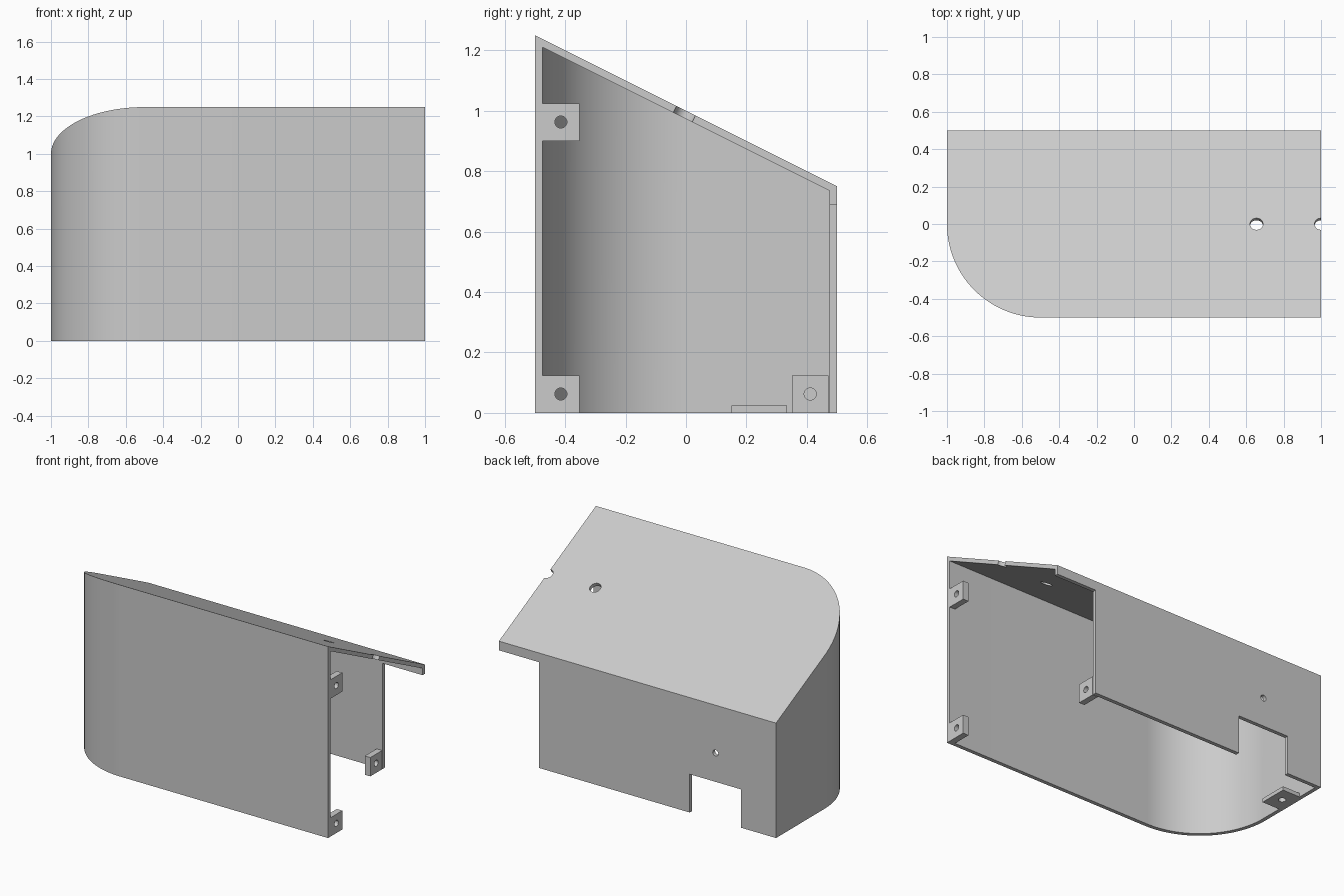
import bpy, bmesh, math
from mathutils import Matrix, Vector

if "Cube" in bpy.data.objects:
    bpy.data.objects.remove(bpy.data.objects["Cube"], do_unlink=True)

WALL = 0.025
SLOPE = math.atan(0.5)
ROOF = WALL / math.cos(SLOPE)   # vertical thickness of the slanted roof

grey = bpy.data.materials.new("plain grey")
grey.use_nodes = True
COLOUR = (0.6, 0.6, 0.6, 1)
grey.diffuse_color = COLOUR
grey.node_tree.nodes["Principled BSDF"].inputs["Base Color"].default_value = COLOUR


def finish(name, bm):
    bmesh.ops.recalc_face_normals(bm, faces=bm.faces)
    mesh = bpy.data.meshes.new(name)
    bm.to_mesh(mesh)
    bm.free()
    mesh.materials.append(grey)
    obj = bpy.data.objects.new(name, mesh)
    bpy.context.collection.objects.link(obj)
    return obj


def box(name, low, high):
    low, high = Vector(low), Vector(high)
    bm = bmesh.new()
    place = Matrix.Translation((low + high) / 2) @ Matrix.Diagonal((*(high - low), 1))
    bmesh.ops.create_cube(bm, size=1, matrix=place)
    return finish(name, bm)


def rod(centre, radius, axis, length=0.3):
    bm = bmesh.new()
    turn = Vector((0, 0, 1)).rotation_difference(Vector(axis)).to_matrix().to_4x4()
    bmesh.ops.create_cone(bm, cap_ends=True, segments=32, radius1=radius, radius2=radius,
                          depth=length, matrix=Matrix.Translation(centre) @ turn)
    return finish("hole_cutter", bm)


def slanted_block(name, inset, right, bottom, drop):
    """Footprint with one rounded corner, raised to the slanted roof plane."""
    radius = 0.5 - inset
    outline = [(right, -radius), (right, radius), (-1 + inset, radius)]
    for i in range(49):
        a = math.pi + i / 48 * math.pi / 2
        outline.append((-0.5 + radius * math.cos(a), radius * math.sin(a)))
    bm = bmesh.new()
    base = bm.faces.new([bm.verts.new((x, y, bottom)) for x, y in outline])
    top = bmesh.ops.extrude_face_region(bm, geom=[base])["geom"]
    for v in top:
        if isinstance(v, bmesh.types.BMVert):
            v.co.z = 1 - 0.5 * v.co.y - drop
    return finish(name, bm)


def cut(obj, cutters):
    bpy.context.view_layer.objects.active = obj
    for cutter in cutters:
        cutter.hide_render = True
        mod = obj.modifiers.new("cut", 'BOOLEAN')
        mod.operation = 'DIFFERENCE'
        mod.solver = 'EXACT'
        mod.object = cutter
        bpy.ops.object.modifier_apply(modifier=mod.name)
        bpy.data.objects.remove(cutter, do_unlink=True)


# Hollow cover, open underneath and at one end
cover = slanted_block("cover", 0, 1, 0, 0)
roof_normal = (0, math.sin(SLOPE), math.cos(SLOPE))
cut(cover, [
    slanted_block("hollow_cutter", WALL, 1.2, -0.2, ROOF),
    box("end_cutter", (0.71, 0.4, -0.1), (1.2, 0.6, 0.69)),
    box("notch_cutter", (-0.747, 0.4, -0.1), (-0.377, 0.6, 0.25)),
    rod((-0.563, 0.5, 0.438), 0.02, (0, 1, 0)),
    rod((0.655, 0, 1), 0.035, roof_normal),
    rod((1, 0, 1), 0.035, roof_normal),
])

# Screw blocks on the open end: outer x, near y, bottom z
for name, x, y, z in (("front_upper_block", 1, -0.475, 0.9),
                      ("front_lower_block", 1, -0.475, 0),
                      ("back_lower_block", 0.71, 0.35, 0)):
    block = box(name, (x - 0.04, y, z), (x, y + 0.122, z + 0.123))
    cut(block, [rod((x, y + 0.061, z + 0.0625), 0.02, (1, 0, 0))])

# Flat screw tab on the closed end
tab = box("floor_tab", (-0.975, 0.15, 0), (-0.85, 0.335, WALL))
cut(tab, [rod((-0.92, 0.243, 0), 0.022, (0, 0, 1))])

# Smooth the curved wall and hole walls, keep corners sharp
bpy.ops.object.select_all(action='DESELECT')
for obj in bpy.context.collection.objects:
    if obj.type == 'MESH' and grey.name in obj.data.materials:
        obj.select_set(True)
        bpy.context.view_layer.objects.active = obj
bpy.ops.object.shade_smooth_by_angle(angle=math.radians(25))
